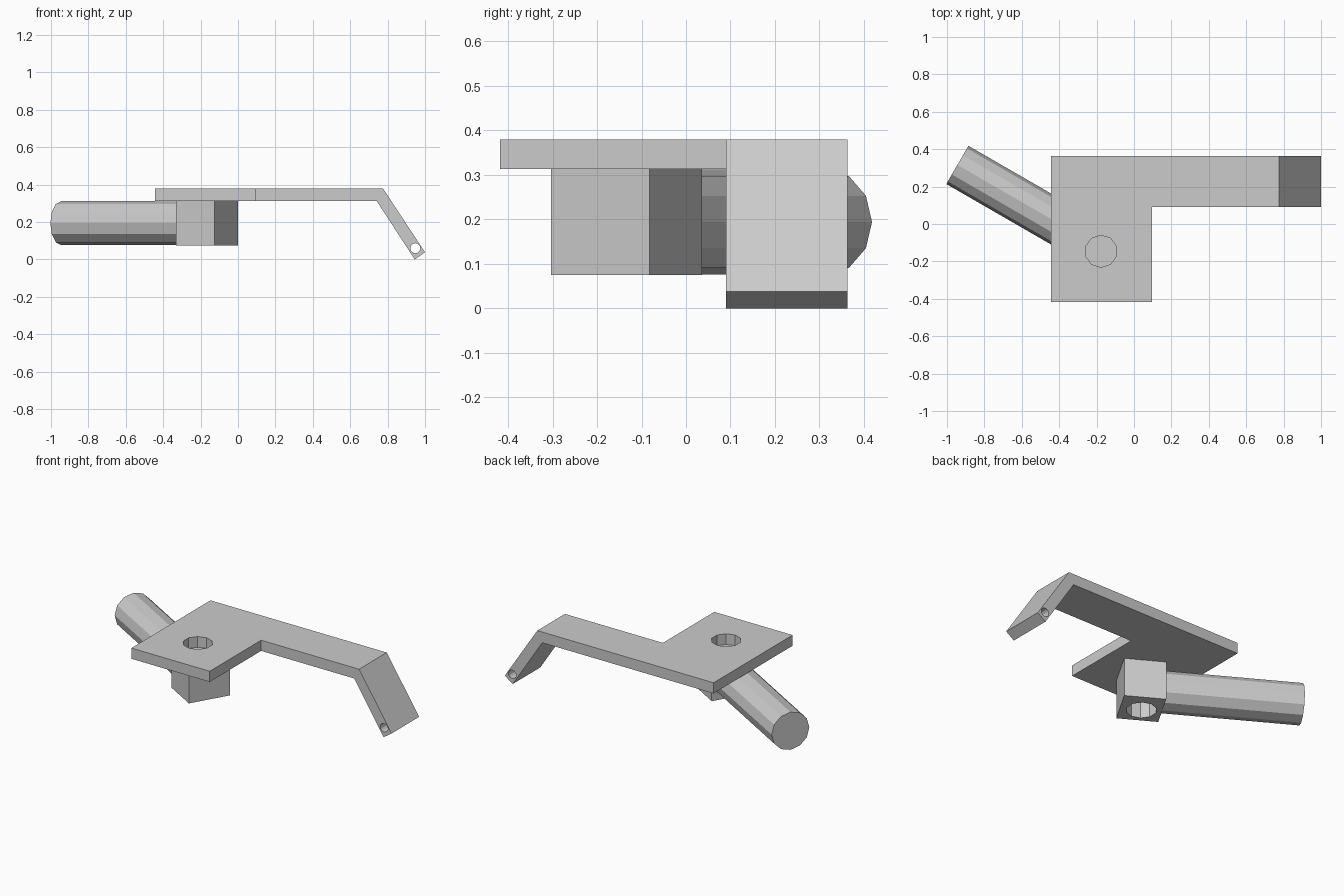
import bpy, bmesh, math
from mathutils import Matrix, Vector

if "Cube" in bpy.data.objects:
    bpy.data.objects.remove(bpy.data.objects["Cube"])

Z0, Z1, Z2 = 0.075, 0.313, 0.38       # block bottom, plate bottom, plate top
BLOCK = Vector((-0.165, -0.134, (Z0 + Z1) / 2))
AXIS = math.radians(150)              # direction of the angled rod
HOLE = (-0.176, -0.146)


def finish(name, bm):
    bmesh.ops.recalc_face_normals(bm, faces=bm.faces)
    me = bpy.data.meshes.new(name)
    bm.to_mesh(me)
    bm.free()
    ob = bpy.data.objects.new(name, me)
    bpy.context.collection.objects.link(ob)
    return ob


def cylinder(name, sides, radius, depth, matrix):
    bm = bmesh.new()
    bmesh.ops.create_cone(bm, cap_ends=True, segments=sides, radius1=radius,
                          radius2=radius, depth=depth, matrix=matrix)
    return finish(name, bm)


def cut(target, cutter):
    mod = target.modifiers.new(cutter.name, 'BOOLEAN')
    mod.operation = 'DIFFERENCE'
    mod.solver = 'EXACT'
    mod.object = cutter
    cutter.hide_render = True
    cutter.hide_set(True)


# Bracket plate: side profile extruded in depth, then the wide pad pulled forward
bm = bmesh.new()
top = [(-0.445, Z2), (0.097, Z2), (0.775, Z2), (1.0, 0.038)]
low = [(-0.445, Z1), (0.097, Z1), (0.741, Z1), (0.945, 0.0)]
tv = [bm.verts.new((x, 0.363, z)) for x, z in top]
lv = [bm.verts.new((x, 0.363, z)) for x, z in low]
faces = [bm.faces.new((tv[i], tv[i + 1], lv[i + 1], lv[i])) for i in range(3)]


def pull(geom, y):
    res = bmesh.ops.extrude_face_region(bm, geom=geom)['geom']
    for v in [g for g in res if isinstance(g, bmesh.types.BMVert)]:
        v.co.y = y
    return [g for g in res if isinstance(g, bmesh.types.BMFace)]


front = pull(faces, 0.09)
pad = min(front, key=lambda f: f.calc_center_median().x)
new_pad = pull([pad], -0.418)
if pad.is_valid:
    bm.faces.remove(pad)
bmesh.ops.recalc_face_normals(bm, faces=bm.faces)
bmesh.ops.dissolve_limit(bm, angle_limit=0.01, verts=bm.verts, edges=bm.edges)
plate = finish("bracket_plate", bm)

# Pivot block, turned to line up with the rod
bm = bmesh.new()
bmesh.ops.create_cube(bm, size=1, matrix=Matrix.Translation(BLOCK)
                      @ Matrix.Rotation(AXIS, 4, 'Z')
                      @ Matrix.Diagonal((0.236, 0.256, Z1 - Z0, 1)))
block = finish("pivot_block", bm)

# Twelve-sided rod from the block face outwards
start, end = 0.118, 0.9
direction = Vector((math.cos(AXIS), math.sin(AXIS), 0))
rod = cylinder("rod", 12, 0.118, end - start,
               Matrix.Translation(BLOCK + direction * (start + end) / 2)
               @ Matrix.Rotation(AXIS, 4, 'Z')
               @ Matrix.Rotation(math.pi / 2, 4, 'Y'))

# Bores: plate hole, block hole and small pin hole in the bent tip
cut(plate, cylinder("plate_hole_cutter", 10, 0.086, 0.2,
                    Matrix.Translation((*HOLE, Z2 - 0.03))))
cut(block, cylinder("block_hole_cutter", 10, 0.086, 0.3,
                    Matrix.Translation((*HOLE, Z1 - 0.005 - 0.15))))
cut(plate, cylinder("pin_hole_cutter", 12, 0.027, 1.0,
                    Matrix.Translation((0.948, 0.225, 0.06))
                    @ Matrix.Rotation(math.pi / 2, 4, 'X')))
